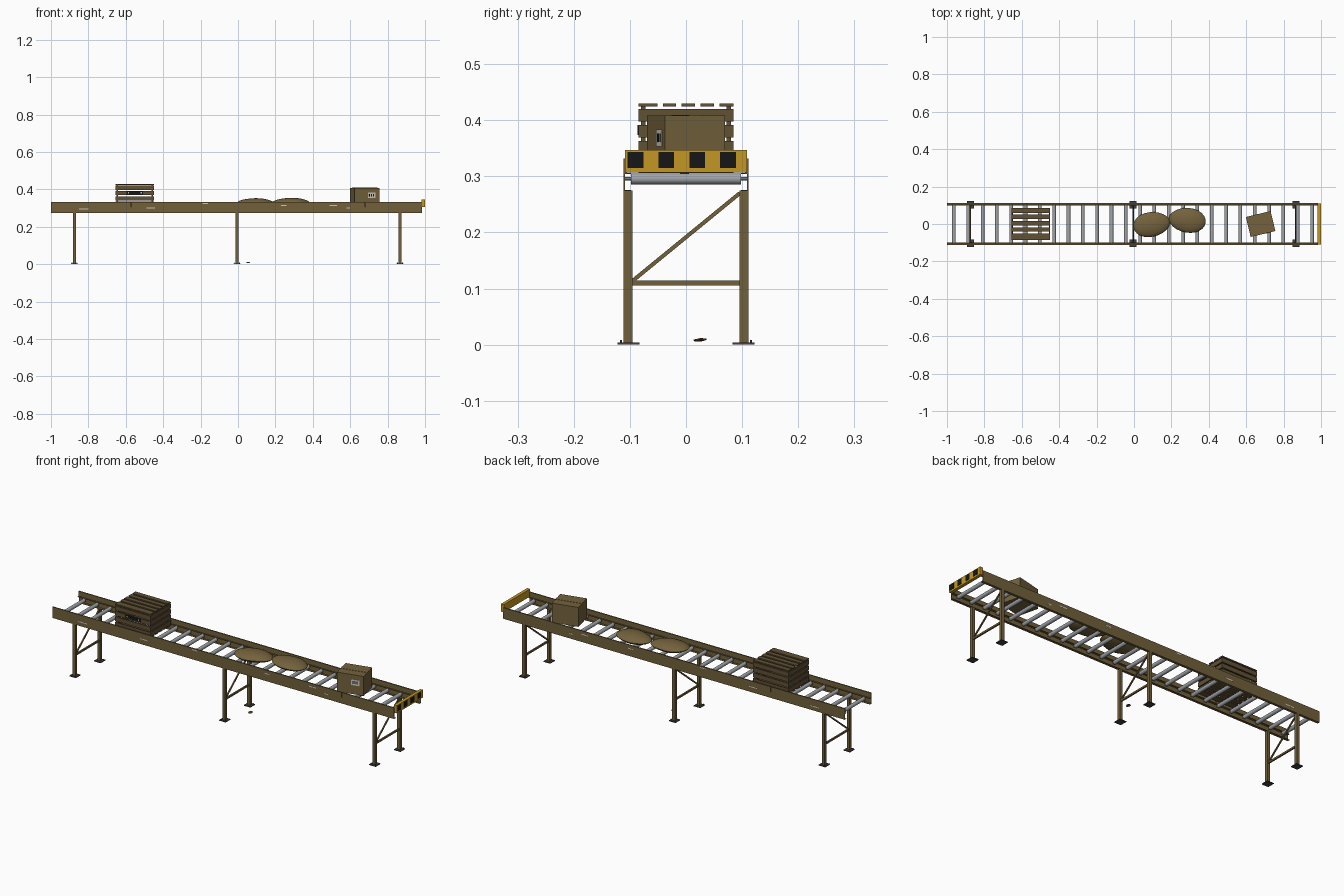
import bpy, bmesh, math, random
from mathutils import Matrix, Vector

if "Cube" in bpy.data.objects:
    bpy.data.objects.remove(bpy.data.objects["Cube"])

random.seed(4)


def mat(name, r, g, b):
    m = bpy.data.materials.new(name)
    m.diffuse_color = (r, g, b, 1)
    m.use_nodes = True
    m.node_tree.nodes["Principled BSDF"].inputs["Base Color"].default_value = m.diffuse_color
    return m


PAINT = mat("olive brown paint", 0.165, 0.115, 0.042)
WOOD = mat("dark crate wood", 0.12, 0.082, 0.036)
CARD = mat("cardboard and burlap", 0.175, 0.122, 0.046)
STEEL = mat("roller steel", 0.36, 0.38, 0.40)
DARK = mat("dark foot steel", 0.05, 0.05, 0.048)
YELLOW = mat("safety yellow", 0.56, 0.31, 0.018)
BLACK = mat("stripe black", 0.008, 0.008, 0.008)
PALE = mat("pale label", 0.6, 0.57, 0.5)
RUST = mat("rusty scrap", 0.13, 0.06, 0.03)


def finish(name, bm, material, smooth=False):
    bmesh.ops.recalc_face_normals(bm, faces=bm.faces)
    me = bpy.data.meshes.new(name)
    bm.to_mesh(me)
    bm.free()
    ob = bpy.data.objects.new(name, me)
    bpy.context.collection.objects.link(ob)
    me.materials.append(material)
    if smooth:
        bpy.ops.object.select_all(action='DESELECT')
        ob.select_set(True)
        bpy.context.view_layer.objects.active = ob
        bpy.ops.object.shade_smooth_by_angle(angle=math.radians(40))
    return ob


def add_box(bm, x, y, z, m=Matrix()):
    """Box from (min, max) pairs on each axis."""
    c = Vector((sum(x) / 2, sum(y) / 2, sum(z) / 2))
    size = (x[1] - x[0], y[1] - y[0], z[1] - z[0])
    bmesh.ops.create_cube(bm, size=1, matrix=m @ Matrix.Translation(c) @ Matrix.Diagonal((*size, 1)))


def boxes(name, material, items, m=Matrix()):
    bm = bmesh.new()
    for x, y, z in items:
        add_box(bm, x, y, z, m)
    return finish(name, bm, material)


def span(s, a, b):
    return tuple(sorted((s * a, s * b)))


# Side rails: outward web with two inward flanges, and a guard strip above
for s, side in ((-1, "front"), (1, "back")):
    boxes(side + "_rail", PAINT, [
        ((-1, 0.985), span(s, 0.109, 0.111), (0.274, 0.306)),
        ((-1, 0.985), span(s, 0.098, 0.109), (0.274, 0.276)),
        ((-1, 0.985), span(s, 0.098, 0.109), (0.304, 0.306))])
    boxes(side + "_guard", PAINT, [
        (x, span(s, 0.105, 0.111), (0.306, 0.332))
        for x in ((-1, -0.571), (-0.569, 0.679), (0.681, 0.985))])
    # Worn paint chips on the outer faces
    boxes(side + "_paint_chips", PALE, [
        ((x, x + w), span(s, 0.1108, 0.1114), (z, z + 0.005))
        for x, w, z in ((-0.85, 0.05, 0.293), (-0.49, 0.045, 0.299), (-0.19, 0.03, 0.322),
                        (0.23, 0.03, 0.311), (0.49, 0.04, 0.312), (0.58, 0.02, 0.297))])

# Rollers
bm = bmesh.new()
for i in range(26):
    m = Matrix.Translation((-0.963 + 0.0766 * i, 0, 0.2955)) @ Matrix.Rotation(math.pi / 2, 4, 'X')
    bmesh.ops.create_cone(bm, cap_ends=True, segments=14, radius1=0.0098, radius2=0.0098,
                          depth=0.196, matrix=m)
    bmesh.ops.create_cone(bm, cap_ends=True, segments=6, radius1=0.003, radius2=0.003,
                          depth=0.218, matrix=m)
finish("rollers", bm, STEEL, True)

# Leg frames: two posts, crossbar, diagonal brace, foot plates with bolts
for n, x in enumerate((-0.875, -0.005, 0.866), 1):
    bm = bmesh.new()
    for s in (-1, 1):
        add_box(bm, (x - 0.008, x + 0.008), span(s, 0.095, 0.111), (0.004, 0.275))
    add_box(bm, (x - 0.004, x + 0.004), (-0.096, 0.096), (0.105, 0.114))
    a, b = Vector((x, -0.096, 0.113)), Vector((x, 0.096, 0.27))
    d = b - a
    tilt = Matrix.Translation((a + b) / 2) @ Matrix.Rotation(math.atan2(d.z, d.y), 4, 'X')
    h = d.length / 2
    add_box(bm, (-0.003, 0.003), (-h, h), (-0.0035, 0.0035), tilt)
    finish(f"leg_frame_{n}", bm, PAINT)
    feet = []
    for s in (-1, 1):
        feet.append(((x - 0.019, x + 0.019), span(s, 0.083, 0.122), (0, 0.004)))
        for dx in (-0.013, 0.013):
            feet.append(((x + dx - 0.002, x + dx + 0.002), span(s, 0.114, 0.118), (0.004, 0.008)))
    boxes(f"leg_feet_{n}", DARK, feet)

# End stop with black warning squares
boxes("end_stop", YELLOW, [((0.982, 0.9985), (-0.109, 0.109), (0.307, 0.347))])
boxes("warning_squares", BLACK, [
    ((0.998, 1.0), (y, y + 0.028), (0.315, 0.343)) for y in (-0.104, -0.049, 0.006, 0.061)])

# Slatted crate
X0, X1, Y, Z0, Z1 = -0.655, -0.449, 0.085, 0.306, 0.430
parts = []
for i in range(5):
    y0, y1 = ((-0.085, -0.051), (-0.041, -0.018), (-0.008, 0.016), (0.026, 0.050), (0.060, 0.085))[i]
    parts.append(((X0, X1), (y0, y1), (Z1 - 0.006, Z1)))
    parts.append(((X0, X1), (y0, y1), (Z0, Z0 + 0.005)))
for s in (-1, 1):
    for x in (X0 + 0.006, X1 - 0.014):
        parts.append(((x, x + 0.008), span(s, Y - 0.013, Y - 0.005), (Z0, Z1 - 0.006)))
    for i in range(4):
        z = Z0 + 0.006 + 0.0285 * i
        parts.append(((X0, X1), span(s, Y - 0.006, Y), (z, z + 0.0225)))
        xe = (X0, X0 + 0.006) if s < 0 else (X1 - 0.006, X1)
        parts.append((xe, (-Y + 0.006, Y - 0.006), (z, z + 0.0225)))
boxes("crate", WOOD, parts)
boxes("crate_label", BLACK, [((-0.597, -0.508), (-0.0862, -0.084), (0.374, 0.391))])
boxes("crate_label_marks", PALE, [
    ((x, x + w), (-0.0868, -0.086), (0.379, 0.386))
    for x, w in ((-0.588, 0.006), (-0.520, 0.006))])

# Carton, turned a little on the rollers, with a label on its front
turn = Matrix.Translation((0.677, 0.0, 0)) @ Matrix.Rotation(math.radians(13.5), 4, 'Z')
boxes("carton", CARD, [((-0.068, 0.068), (-0.055, 0.055), (0.306, 0.408)),
                       ((-0.068, 0.068), (-0.010, 0.010), (0.408, 0.4095))], turn)
boxes("carton_label", PALE, [((0.004, 0.046), (-0.0558, -0.054), (0.353, 0.383))], turn)
boxes("carton_label_bars", BLACK, [
    ((x, x + 0.005), (-0.0564, -0.0555), (0.361, 0.376)) for x in (0.012, 0.022, 0.033)], turn)

# Flattened sacks with a narrow rim
for n, (x, y, z, rot) in enumerate(((0.094, -0.002, 0.329, 9), (0.285, 0.020, 0.331, -7)), 1):
    bm = bmesh.new()
    bmesh.ops.create_uvsphere(bm, u_segments=24, v_segments=12, radius=1)
    for v in bm.verts:
        r = math.hypot(v.co.x, v.co.y)
        v.co.z = math.copysign(abs(v.co.z) ** 1.25, v.co.z)
        v.co.y *= 1 - 0.07 * v.co.x * (1 if n == 1 else -1)
        v.co = Vector((v.co.x * 0.099, v.co.y * 0.066, v.co.z * 0.024 + 0.001 * r * math.sin(5 * v.co.x)))
    bm.transform(Matrix.Translation((x, y, z)) @ Matrix.Rotation(math.radians(rot), 4, 'Z'))
    finish(f"sack_{n}", bm, CARD, True)

# Small curled scrap lying on the floor
bm = bmesh.new()
bmesh.ops.create_icosphere(bm, subdivisions=1, radius=1)
for v in bm.verts:
    v.co *= random.uniform(0.85, 1.1)
    v.co = Vector((v.co.x * 0.012, v.co.y * 0.014, v.co.z * 0.0035))
bm.transform(Matrix.Translation((0.055, 0.026, 0.0085)) @ Matrix.Rotation(0.1, 4, 'X'))
finish("floor_scrap", bm, RUST)
